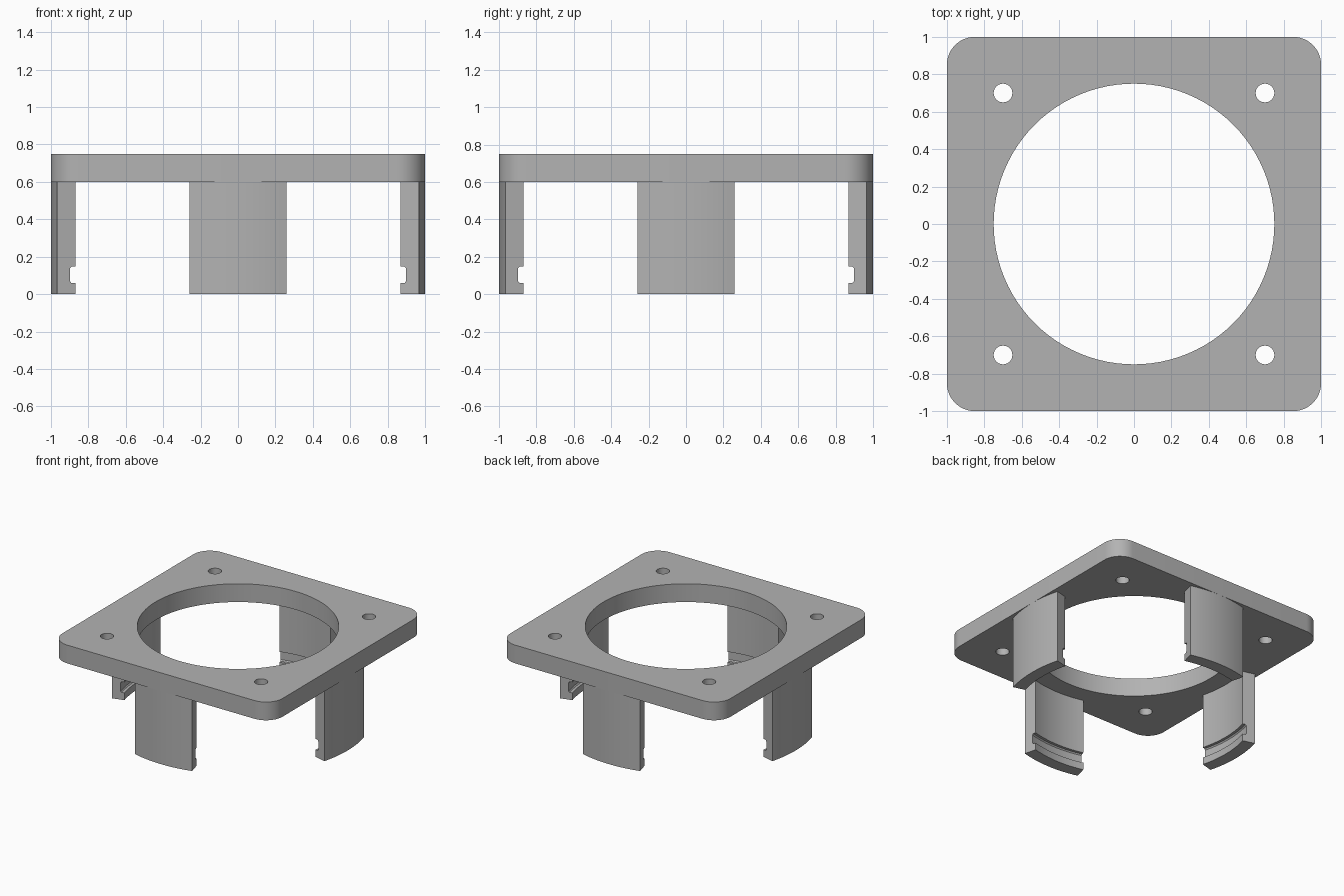
import bpy
import bmesh
from math import cos, sin, pi, radians

cube = bpy.data.objects.get("Cube")
if cube:
    bpy.data.objects.remove(cube, do_unlink=True)

LEG_TOP, PLATE_TOP = 0.6, 0.75

grey = bpy.data.materials.new("plain grey")
grey.use_nodes = True
colour = (0.45, 0.45, 0.45, 1)
grey.diffuse_color = colour
grey.node_tree.nodes["Principled BSDF"].inputs["Base Color"].default_value = colour


def arc(cx, cy, r, start, end, steps):
    """Points along a circular arc, angles in degrees."""
    angles = [radians(start + (end - start) * i / steps) for i in range(steps + 1)]
    return [(cx + r * cos(a), cy + r * sin(a)) for a in angles]


def finish(name, bm):
    bmesh.ops.remove_doubles(bm, verts=bm.verts, dist=0.0001)
    bmesh.ops.recalc_face_normals(bm, faces=bm.faces)
    mesh = bpy.data.meshes.new(name)
    bm.to_mesh(mesh)
    bm.free()
    mesh.materials.append(grey)
    obj = bpy.data.objects.new(name, mesh)
    bpy.context.collection.objects.link(obj)
    bpy.ops.object.select_all(action="DESELECT")
    obj.select_set(True)
    bpy.context.view_layer.objects.active = obj
    bpy.ops.object.shade_smooth_by_angle(angle=radians(30))
    return obj


# Plate: rounded square with a large opening and four screw holes
outline = []
for i, (sx, sy) in enumerate([(1, 1), (-1, 1), (-1, -1), (1, -1)]):
    outline += arc(0.85 * sx, 0.85 * sy, 0.15, 90 * i, 90 * i + 90, 12)
loops = [outline, arc(0, 0, 0.75, 0, 360, 96)[:-1]]
loops += [arc(x, y, 0.05, 0, 360, 32)[:-1] for x in (-0.7, 0.7) for y in (-0.7, 0.7)]

curve = bpy.data.curves.new("plate_outline", "CURVE")
curve.dimensions = "2D"
curve.fill_mode = "BOTH"
curve.extrude = (PLATE_TOP - LEG_TOP) / 2
for loop in loops:
    spline = curve.splines.new("POLY")
    spline.points.add(len(loop) - 1)
    for point, (x, y) in zip(spline.points, loop):
        point.co = (x, y, 0, 1)
    spline.use_cyclic_u = True
helper = bpy.data.objects.new("plate_outline", curve)
bpy.context.collection.objects.link(helper)
bpy.context.view_layer.update()
bm = bmesh.new()
bm.from_mesh(helper.evaluated_get(bpy.context.evaluated_depsgraph_get()).to_mesh())
bmesh.ops.translate(bm, verts=bm.verts, vec=(0, 0, (PLATE_TOP + LEG_TOP) / 2))
bpy.data.objects.remove(helper, do_unlink=True)
finish("plate", bm)

# Legs: curved clips with a groove inside near the foot
section = [(1, 0), (1, LEG_TOP), (0.9, LEG_TOP), (0.9, 0.147), (0.922, 0.147), (0.93, 0.137),
           (0.93, 0.07), (0.922, 0.06), (0.9, 0.06), (0.9, 0)]


def leg(name, facing):
    bm = bmesh.new()
    steps = 16
    rings = []
    for i in range(steps + 1):
        a = radians(facing - 15 + 30 * i / steps)
        rings.append([bm.verts.new((r * cos(a), r * sin(a), z)) for r, z in section])
    for one, two in zip(rings, rings[1:]):
        for j in range(len(section)):
            bm.faces.new((one[j - 1], one[j], two[j], two[j - 1]))
    bm.faces.new(rings[0])
    bm.faces.new(rings[-1])
    finish(name, bm)


for name, facing in [("left_leg", 0), ("back_leg", 90), ("right_leg", 180), ("front_leg", 270)]:
    leg(name, facing)
